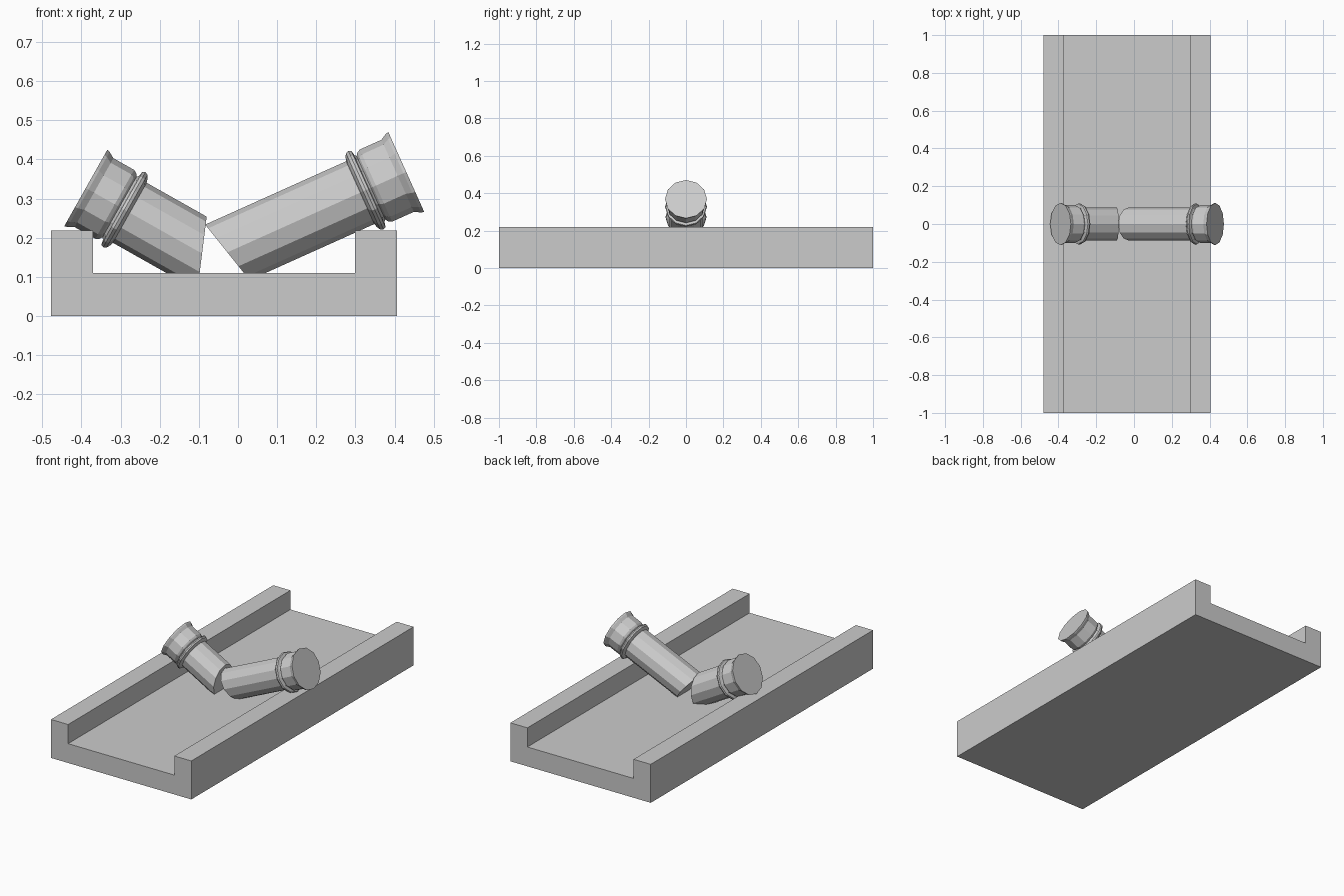
import bpy, bmesh, math
from mathutils import Vector

if "Cube" in bpy.data.objects:
    bpy.data.objects.remove(bpy.data.objects["Cube"])

SIDES = 12


def finish(name, bm, smooth=False):
    bmesh.ops.recalc_face_normals(bm, faces=bm.faces[:])
    me = bpy.data.meshes.new(name)
    bm.to_mesh(me)
    bm.free()
    ob = bpy.data.objects.new(name, me)
    bpy.context.collection.objects.link(ob)
    return ob


# Channel: U-shaped profile extruded along y
def channel():
    prof = [(-0.478, 0), (0.406, 0), (0.406, 0.219), (0.299, 0.219),
            (0.299, 0.11), (-0.37, 0.11), (-0.37, 0.219), (-0.478, 0.219)]
    bm = bmesh.new()
    face = bm.faces.new([bm.verts.new((x, -1, z)) for x, z in prof])
    ext = bmesh.ops.extrude_face_region(bm, geom=[face])
    moved = [v for v in ext["geom"] if isinstance(v, bmesh.types.BMVert)]
    bmesh.ops.translate(bm, verts=moved, vec=(0, 2, 0))
    finish("channel_base", bm)


# (distance from socket mouth, radius): lip, socket, groove, ring, pipe
SOCKET = [(0, 0.112), (0.008, 0.110), (0.024, 0.101), (0.085, 0.101),
          (0.094, 0.096), (0.099, 0.089), (0.103, 0.093), (0.106, 0.107),
          (0.113, 0.110), (0.121, 0.107), (0.126, 0.098), (0.129, 0.088)]


# Pipe: lathed rings along an axis in the xz plane, then cut at a slant
def pipe(name, mouth, inward, cut_a, cut_b):
    axis = Vector((inward[0], 0, inward[1])).normalized()
    side = Vector((0, 1, 0))
    up = axis.cross(side)
    start = Vector((mouth[0], 0, mouth[1]))
    bm = bmesh.new()
    rings = []
    for t, r in SOCKET + [(0.7, 0.088)]:
        angles = [2 * math.pi * i / SIDES for i in range(SIDES)]
        rings.append([bm.verts.new(start + axis * t + r * (up * math.cos(a) + side * math.sin(a)))
                      for a in angles])
    for a, b in zip(rings, rings[1:]):
        for i in range(SIDES):
            j = (i + 1) % SIDES
            bm.faces.new((a[i], a[j], b[j], b[i]))
    bm.faces.new(rings[0])
    bm.faces.new(rings[-1])

    # Slanted end, then trim level just inside the channel floor
    a, b = Vector((cut_a[0], 0, cut_a[1])), Vector((cut_b[0], 0, cut_b[1]))
    normal = (b - a).cross(side).normalized()
    if normal.dot(axis) < 0:
        normal.negate()
    for co, no in ((a, normal), (Vector((0, 0, 0.109)), Vector((0, 0, -1)))):
        bmesh.ops.bisect_plane(bm, geom=bm.verts[:] + bm.edges[:] + bm.faces[:],
                               plane_co=co, plane_no=no, clear_outer=True)
        edges = [e for e in bm.edges if e.is_boundary]
        if edges:
            bmesh.ops.holes_fill(bm, edges=edges, sides=0)
    finish(name, bm)


channel()
pipe("short_pipe", (-0.389, 0.327), (0.871, -0.491), (-0.08, 0.255), (-0.098, 0.11))
pipe("long_pipe", (0.43, 0.368), (-0.912, -0.41), (-0.085, 0.235), (0.015, 0.11))
